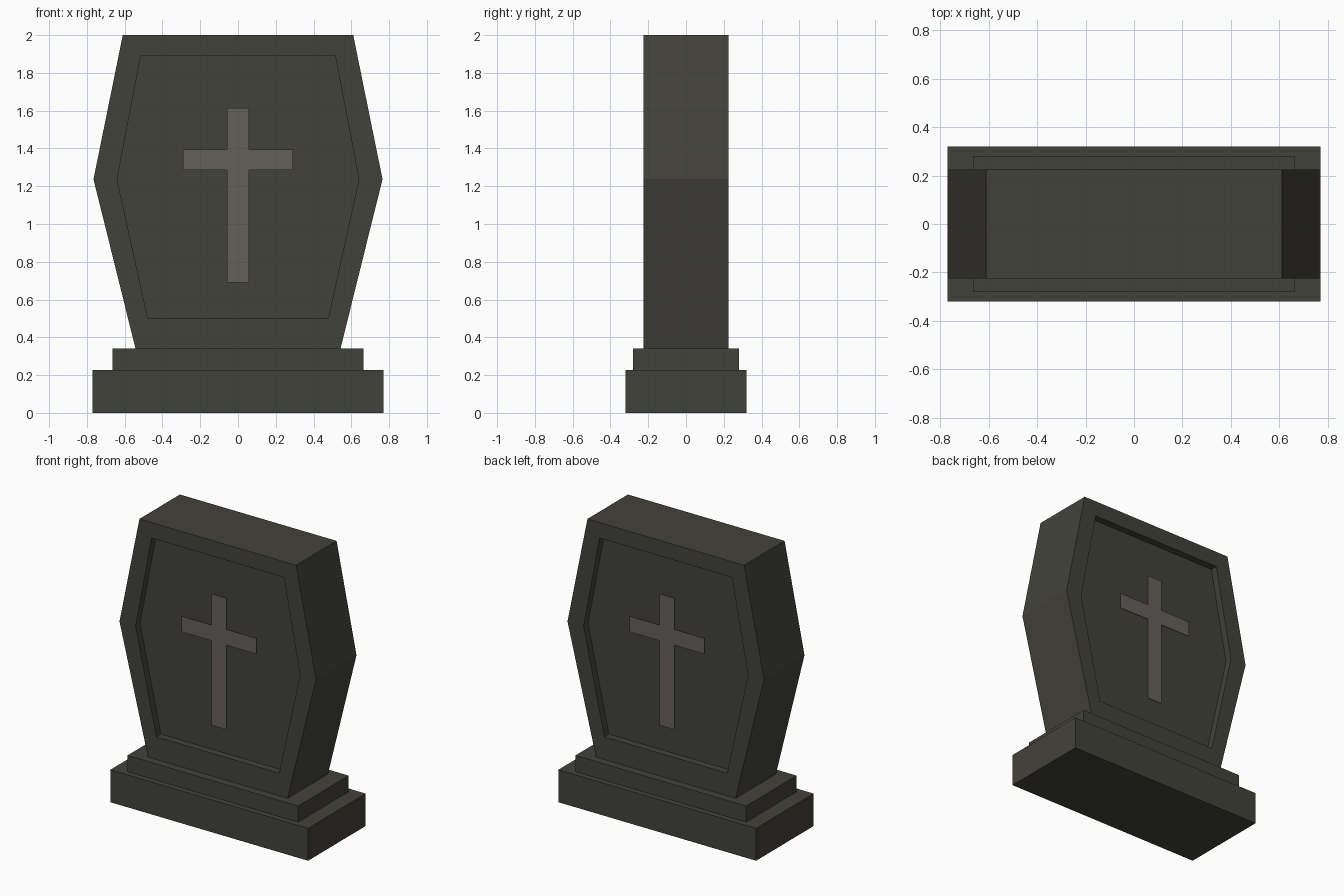
import bpy, bmesh

if "Cube" in bpy.data.objects:
    bpy.data.objects.remove(bpy.data.objects["Cube"])


def material(name, rgb):
    m = bpy.data.materials.new(name)
    m.diffuse_color = (*rgb, 1.0)
    m.use_nodes = True
    m.node_tree.nodes["Principled BSDF"].inputs["Base Color"].default_value = m.diffuse_color
    return m


stone = material("dark stone", (0.055, 0.054, 0.044))
cross_grey = material("warm grey", (0.13, 0.115, 0.105))


def finish(name, bm, mat):
    bmesh.ops.recalc_face_normals(bm, faces=bm.faces[:])
    me = bpy.data.meshes.new(name)
    bm.to_mesh(me)
    bm.free()
    me.materials.append(mat)
    ob = bpy.data.objects.new(name, me)
    bpy.context.collection.objects.link(ob)
    return ob


def loft(name, rings, mat):
    """Skin a list of (profile, y) rings and cap both ends."""
    bm = bmesh.new()
    loops = [[bm.verts.new((x, y, z)) for x, z in prof] for prof, y in rings]
    n = len(loops[0])
    for a, b in zip(loops, loops[1:]):
        for i in range(n):
            j = (i + 1) % n
            bm.faces.new((a[i], a[j], b[j], b[i]))
    bm.faces.new(loops[0])
    bm.faces.new(loops[-1])
    return finish(name, bm, mat)


def mirrored(half):
    """Complete a right-hand (x, z) profile, listed bottom to top."""
    return half + [(-x, z) for x, z in reversed(half)]


def box(name, hx, hy, z0, z1, mat):
    return loft(name, [(mirrored([(hx, z0), (hx, z1)]), y) for y in (-hy, hy)], mat)


# Stepped plinth
box("plinth_base", 0.77, 0.32, 0.0, 0.228, stone)
box("plinth_step", 0.665, 0.28, 0.228, 0.342, stone)

# Coffin-shaped headstone with a recessed panel on both faces
outer = mirrored([(0.543, 0.342), (0.765, 1.237), (0.61, 2.0)])
inner = mirrored([(0.478, 0.502), (0.64, 1.237), (0.515, 1.89)])
FACE, PANEL = 0.225, 0.175
loft("headstone", [(inner, -PANEL), (inner, -FACE), (outer, -FACE),
                   (outer, FACE), (inner, FACE), (inner, PANEL)], stone)

# Cross plates standing off each panel, held by small hidden pins
cross = mirrored([(0.058, 0.69), (0.058, 1.285), (0.292, 1.285),
                  (0.292, 1.395), (0.058, 1.395), (0.058, 1.615)])
for side, s in (("front", -1), ("back", 1)):
    loft(f"{side}_cross", [(cross, s * 0.206), (cross, s * 0.211)], cross_grey)
    for k, z in enumerate((0.95, 1.34)):
        pin = mirrored([(0.012, z - 0.012), (0.012, z + 0.012)])
        loft(f"{side}_cross_pin_{k + 1}", [(pin, s * 0.17), (pin, s * 0.208)], stone)
